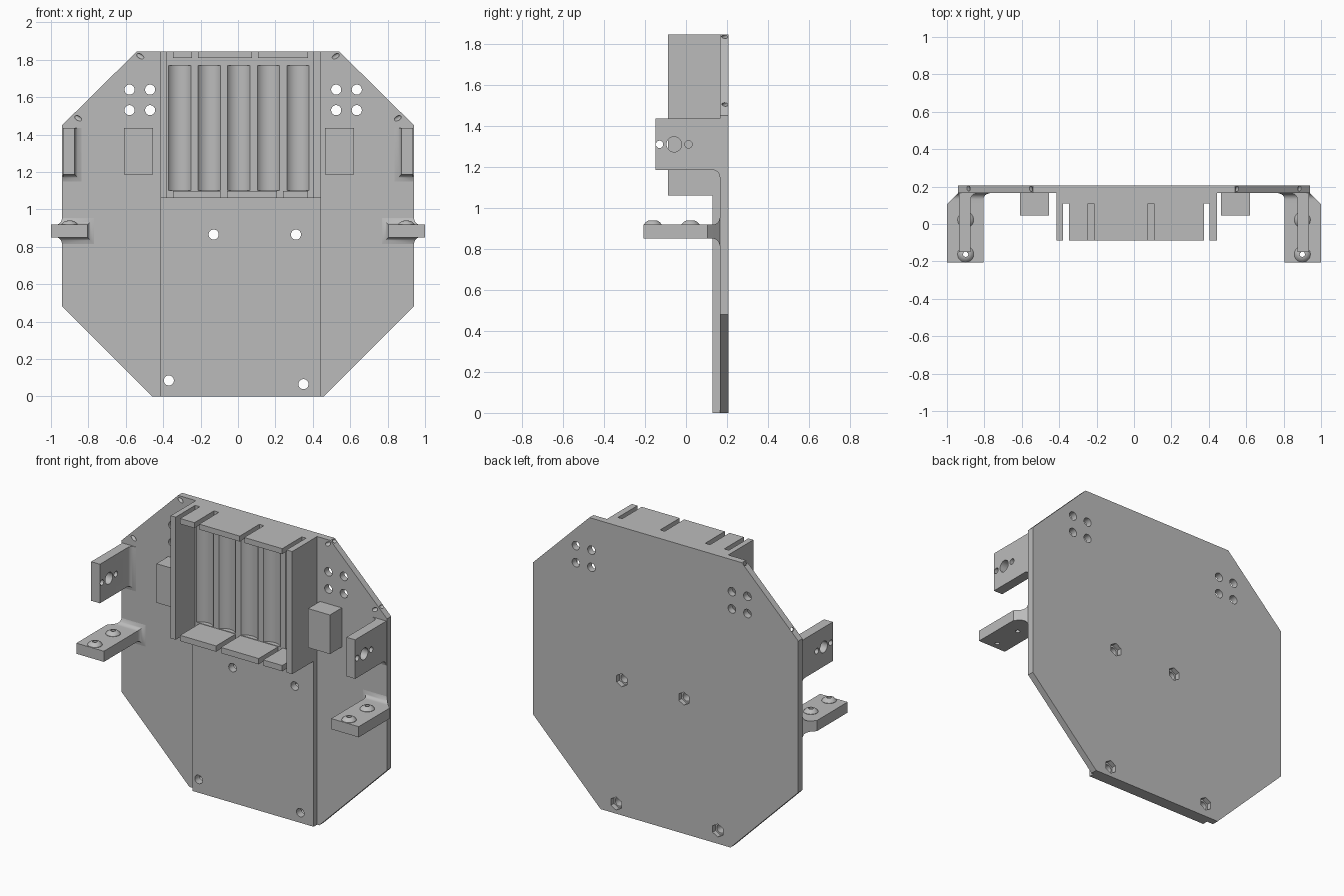
import bpy, bmesh
from mathutils import Vector

old = bpy.data.objects.get("Cube")
if old:
    bpy.data.objects.remove(old, do_unlink=True)

grey = bpy.data.materials.new("plain_grey")
grey.use_nodes = True
grey.diffuse_color = (0.5, 0.5, 0.5, 1)
grey.node_tree.nodes["Principled BSDF"].inputs["Base Color"].default_value = (0.5, 0.5, 0.5, 1)


def finish(name, bm):
    bmesh.ops.recalc_face_normals(bm, faces=bm.faces)
    mesh = bpy.data.meshes.new(name)
    bm.to_mesh(mesh)
    bm.free()
    mesh.materials.append(grey)
    obj = bpy.data.objects.new(name, mesh)
    bpy.context.collection.objects.link(obj)
    return obj


def loft(name, rings):
    """Skin a list of equal-length point rings and cap both ends."""
    bm = bmesh.new()
    loops = [[bm.verts.new(p) for p in ring] for ring in rings]
    n = len(loops[0])
    for a, b in zip(loops, loops[1:]):
        for i in range(n):
            bm.faces.new((a[i], a[(i + 1) % n], b[(i + 1) % n], b[i]))
    bm.faces.new(loops[0])
    bm.faces.new(loops[-1])
    return finish(name, bm)


def rect(x0, x1, z0, z1, y):
    return [(x0, y, z0), (x1, y, z0), (x1, y, z1), (x0, y, z1)]


def box(name, x, y, z):
    return loft(name, [rect(*x, *z, y[0]), rect(*x, *z, y[1])])


def rod(name, centre, axis, radius, length, sides=32, top=None):
    bm = bmesh.new()
    bmesh.ops.create_cone(bm, cap_ends=True, segments=sides, radius1=radius,
                          radius2=radius if top is None else top, depth=length)
    turn = Vector((0, 0, 1)).rotation_difference(Vector(axis)).to_matrix()
    bmesh.ops.rotate(bm, verts=bm.verts, matrix=turn)
    bmesh.ops.translate(bm, verts=bm.verts, vec=centre)
    return finish(name, bm)


def cut(obj, cutters):
    """Subtract the cutters, then discard them."""
    for c in cutters:
        c.hide_render = True
        mod = obj.modifiers.new("cut", "BOOLEAN")
        mod.operation = "DIFFERENCE"
        mod.solver = "EXACT"
        mod.object = c
    graph = bpy.context.evaluated_depsgraph_get()
    mesh = bpy.data.meshes.new_from_object(obj.evaluated_get(graph))
    obj.modifiers.clear()
    obj.data = mesh
    for c in cutters:
        bpy.data.objects.remove(c, do_unlink=True)


def smooth(obj):
    bpy.ops.object.select_all(action="DESELECT")
    obj.select_set(True)
    bpy.context.view_layer.objects.active = obj
    bpy.ops.object.shade_smooth_by_angle()


FRONT, BACK = 0.165, 0.207      # faces of the base plate
LEFT, RIGHT = -0.415, 0.445     # sides of the panel and cell holder
FACE, FLOOR = -0.088, 0.11      # open face and floor of the cell holder
BASE, TOP = 1.06, 1.845
SIDES = ((1, "left"), (-1, "right"))

# Octagonal base plate
half = [(0.46, 0), (0.94, 0.48), (0.94, 1.45), (0.54, TOP)]
outline = half + [(-x, z) for x, z in reversed(half)]
plate = loft("base_plate", [[(x, y, z) for x, z in outline] for y in (FRONT, BACK)])
panel = box("front_panel", (LEFT, RIGHT), (0.13, FRONT), (0, BASE))

# Mounting holes, nut pockets and slanted edge holes
bolts = [(-0.13, 0.865), (0.31, 0.865), (-0.37, 0.085), (0.35, 0.065)]
vents = [(x, z) for x in (-0.58, -0.47, 0.525, 0.635) for z in (1.53, 1.64)]
cutters = [rod("hole", (x, 0.17, z), (0, 1, 0), 0.027, 0.3) for x, z in bolts + vents]
cutters += [rod("nut_pocket", (x, BACK, z), (0, 1, 0), 0.042, 0.06, 6) for x, z in bolts]
for s, _ in SIDES:
    for x, z in ((0.54, 1.829), (0.872, 1.497)):
        cutters.append(rod("edge_hole", (s * x, 0.18, z), (s * 1.2, 1, 0.7), 0.012, 0.12, 16))
cut(plate, cutters)
cut(panel, [rod("hole", (x, 0.15, z), (0, 1, 0), 0.027, 0.2) for x, z in bolts])

# Cell holder: floor with round troughs
floor = box("holder_floor", (LEFT, RIGHT), (FLOOR, FRONT), (BASE, TOP))
cut(floor, [rod("trough", (0.005 + 0.158 * i, 0.065, 1.435), (0, 0, 1), 0.075, 0.67, 48)
            for i in range(-2, 3)])

# Cell holder: side walls, and end walls split by contact slots
box("holder_right_wall", (LEFT, -0.38), (FACE, FLOOR), (BASE, TOP))
box("holder_left_wall", (0.405, RIGHT), (FACE, FLOOR), (BASE, TOP))
ends = {"top": ((1.81, TOP), [(-0.348, -0.247), (-0.213, 0.074), (0.106, 0.375)]),
        "bottom": ((BASE, 1.097), [(-0.348, -0.094), (-0.06, 0.208), (0.24, 0.375)])}
for end, (z, spans) in ends.items():
    for i, x in enumerate(spans):
        box(f"holder_{end}_wall_{i + 1}", x, (FACE, FLOOR), z)

# Side blocks
box("right_block", (-0.61, -0.455), (0.045, FRONT), (1.185, 1.435))
box("left_block", (0.465, 0.62), (0.045, FRONT), (1.185, 1.435))

# Quarter-round flare where the brackets meet the plate
R = 0.035
flare = []
for i in range(7):
    t = i / 6
    flare.append((FRONT - R + R * t, R - R * (1 - t * t) ** 0.5))

for s, side in SIDES:
    # Upright sensor bracket
    rings = [rect(s * 0.873, s * 0.935, 1.185, 1.435, -0.15)]
    rings += [rect(s * (0.873 - f), s * 0.935, 1.185 - f, 1.435, y) for y, f in flare]
    upper = loft(f"{side}_upright_bracket", rings)
    cut(upper, [rod("hole", (s * 0.9, y, 1.31), (1, 0, 0), r, 0.2)
                for y, r in ((-0.129, 0.018), (-0.058, 0.037), (0.012, 0.018))])

    # Flat shelf bracket with a bevelled outer corner
    rings = [rect(s * 0.805, s, 0.85, 0.918, y) for y in (-0.207, 0.104)]
    rings += [rect(s * (0.805 - f), s * (0.94 + FRONT - y), 0.85 - f, 0.918 + f, y)
              for y, f in flare]
    shelf = loft(f"{side}_shelf_bracket", rings)
    spots = (-0.162, 0.022)
    cut(shelf, [rod("hole", (s * 0.9, y, 0.88), (0, 0, 1), 0.014, 0.2, 16) for y in spots])

    # Domed buttons around the shelf holes
    for i, y in enumerate(spots):
        dome = [(0.014, 0.91), (0.043, 0.91), (0.043, 0.92), (0.034, 0.931),
                (0.022, 0.938), (0.014, 0.939)]
        bm = bmesh.new()
        vs = [bm.verts.new((s * 0.9 + r, y, z)) for r, z in dome]
        es = [bm.edges.new((vs[k], vs[(k + 1) % len(vs)])) for k in range(len(vs))]
        bmesh.ops.spin(bm, geom=vs + es, cent=(s * 0.9, y, 0), axis=(0, 0, 1),
                       angle=6.283185307, steps=32, use_merge=True)
        bmesh.ops.remove_doubles(bm, verts=bm.verts, dist=0.0001)
        smooth(finish(f"{side}_shelf_button_{i + 1}", bm))
    smooth(upper)
    smooth(shelf)

for obj in (plate, panel, floor):
    smooth(obj)
